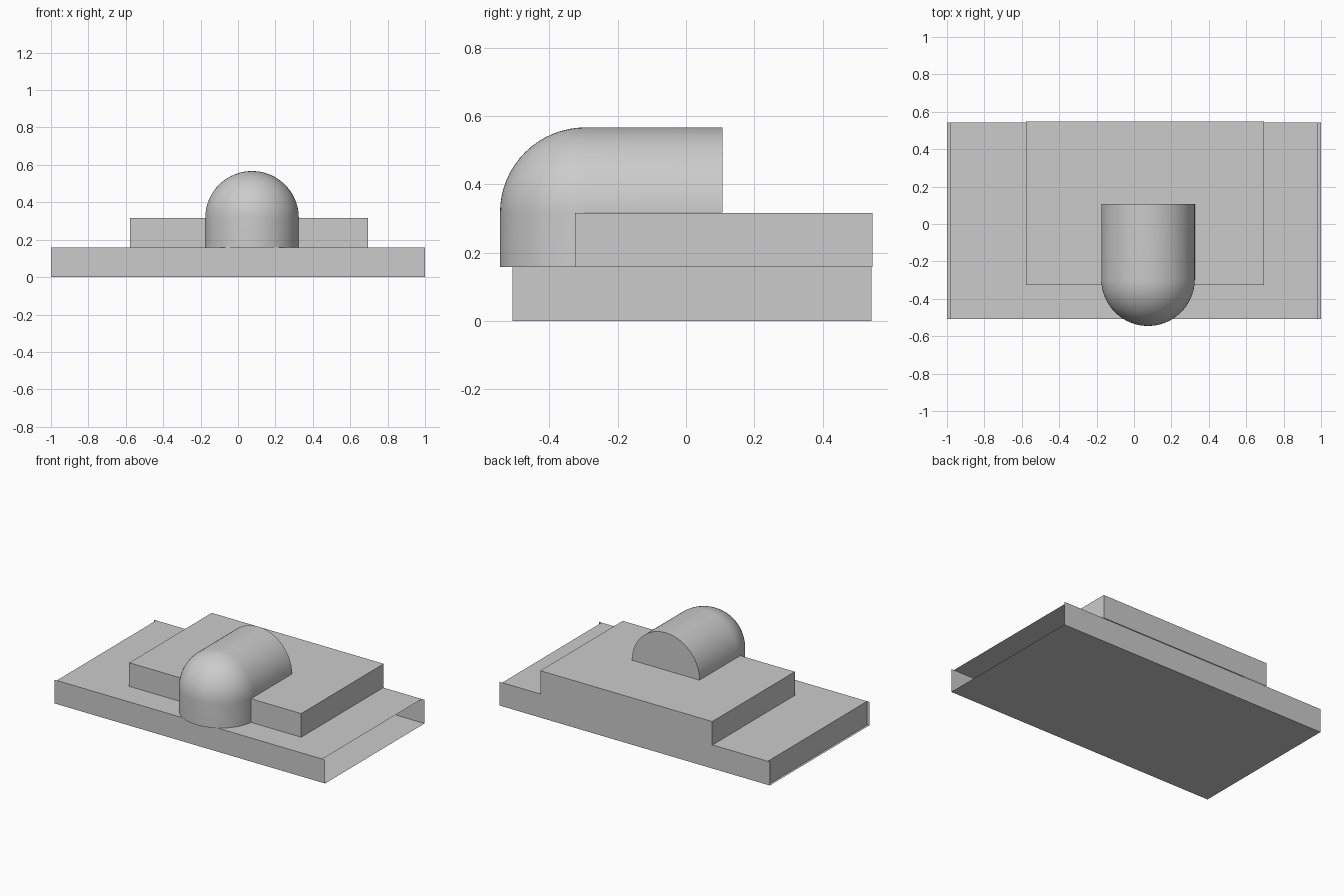
import bpy, bmesh
from math import sin, cos, pi, radians

if "Cube" in bpy.data.objects:
    bpy.data.objects.remove(bpy.data.objects["Cube"])


def panel(name, corners):
    """Single thin sheet from four corners."""
    me = bpy.data.meshes.new(name)
    me.from_pydata(corners, [], [list(range(len(corners)))])
    ob = bpy.data.objects.new(name, me)
    bpy.context.collection.objects.link(ob)
    return ob


def sheet_x(name, x, y0, y1, z0, z1):
    return panel(name, [(x, y0, z0), (x, y1, z0), (x, y1, z1), (x, y0, z1)])


def sheet_y(name, y, x0, x1, z0, z1):
    return panel(name, [(x0, y, z0), (x1, y, z0), (x1, y, z1), (x0, y, z1)])


def sheet_z(name, z, x0, x1, y0, y1):
    return panel(name, [(x0, y0, z), (x1, y0, z), (x1, y1, z), (x0, y1, z)])


# Wide base: long walls run past the roof, right end is open
F, B, H = -0.508, 0.543, 0.158
sheet_z("base_floor", 0.0, -1, 1, F, B)
sheet_z("base_roof", H, -0.985, 0.98, F, B)
sheet_y("base_front_wall", F, -1, 1, 0, H)
sheet_y("base_back_wall", B, -1, 1, 0, H)
sheet_x("base_left_wall", -0.985, F, B, 0, H)

# Upper block
L, R, UF, UB, T = -0.577, 0.695, -0.325, 0.547, 0.316
sheet_z("upper_roof", T, L, R, UF, UB)
sheet_y("upper_front_wall", UF, L, R, H, T)
sheet_y("upper_back_wall", UB, L, R, H, T)
sheet_x("upper_left_wall", L, UF, UB, H, T)
sheet_x("upper_right_wall", R, UF, UB, H, T)

# Barrel vault: half circle swept along y, around a quarter turn, then down
CX, CY, CZ, RAD, N, M = 0.075, -0.295, 0.317, 0.25, 40, 16
stations = [(0.107 - CY, 0.0, 0.0)]
stations += [(0.0, 0.0, pi / 2 * i / M) for i in range(M + 1)]
stations.append((0.0, H - CZ, pi / 2))
bm = bmesh.new()
rows = []
for dy, dz, t in stations:
    row = []
    for j in range(N + 1):
        a = pi * j / N
        s = RAD * sin(a)
        row.append(bm.verts.new((CX + RAD * cos(a), CY + dy - s * sin(t), CZ + dz + s * cos(t))))
    rows.append(row)
for r0, r1 in zip(rows, rows[1:]):
    for j in range(N):
        bm.faces.new((r0[j], r0[j + 1], r1[j + 1], r1[j]))
bm.faces.new(rows[0])  # flat back end

# Side cheeks below the barrel, between its springing line and the front drop
bmesh.ops.remove_doubles(bm, verts=bm.verts, dist=1e-4)
bmesh.ops.recalc_face_normals(bm, faces=bm.faces)
me = bpy.data.meshes.new("domed_vault")
bm.to_mesh(me)
bm.free()
vault = bpy.data.objects.new("domed_vault", me)
bpy.context.collection.objects.link(vault)
for o in bpy.context.selected_objects:
    o.select_set(False)
vault.select_set(True)
bpy.context.view_layer.objects.active = vault
bpy.ops.object.shade_smooth_by_angle(angle=radians(35))
for sgn, side in ((1, "right"), (-1, "left")):
    sheet_x("vault_cheek_" + side, CX + sgn * RAD, UF, CY, H, CZ)
